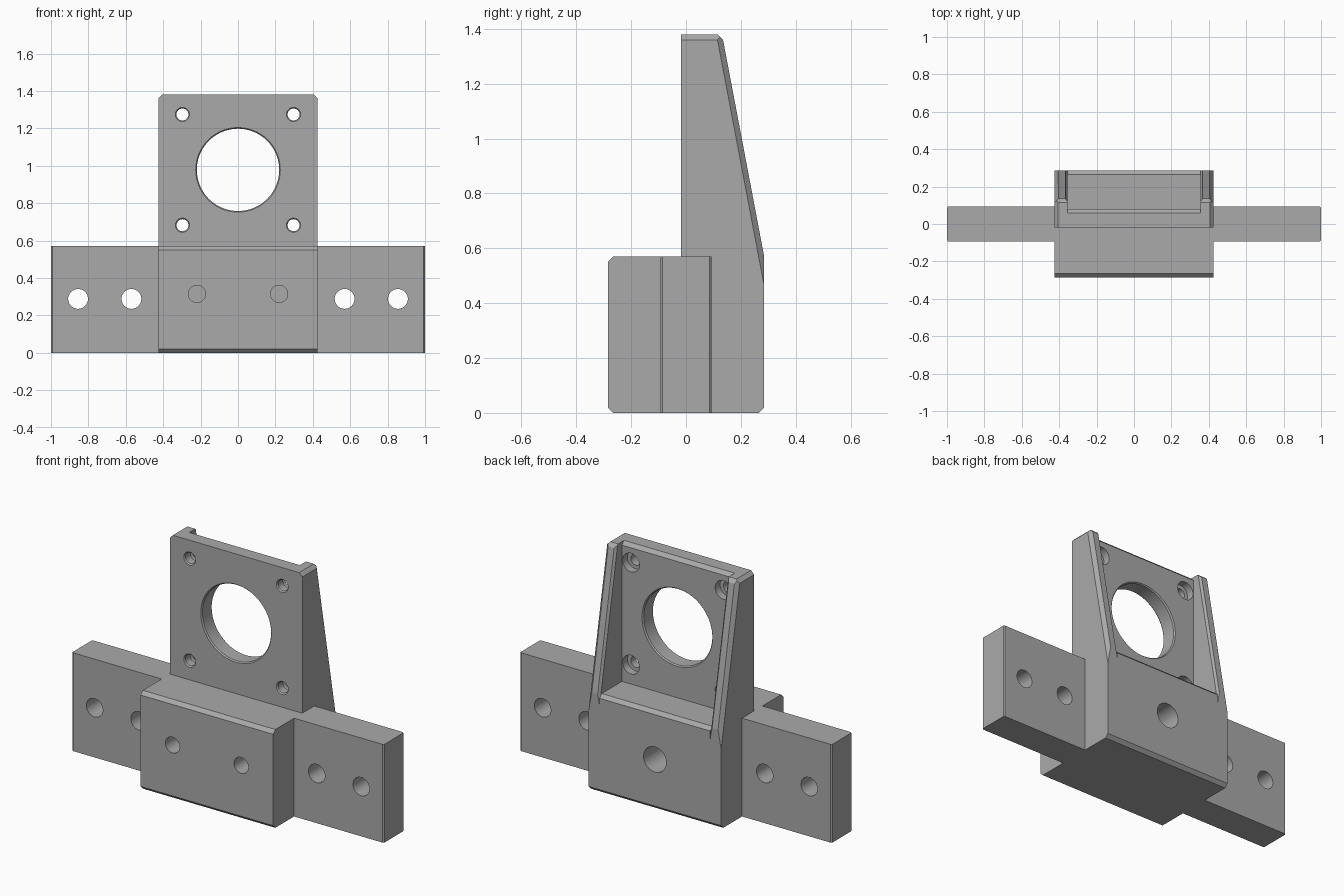
import bpy
import bmesh
import math
from mathutils import Vector

if "Cube" in bpy.data.objects:
    bpy.data.objects.remove(bpy.data.objects["Cube"])

# Single grey material
grey = bpy.data.materials.new("matte grey")
grey.use_nodes = True
colour = (0.4, 0.4, 0.4, 1)
grey.diffuse_color = colour
grey.node_tree.nodes["Principled BSDF"].inputs["Base Color"].default_value = colour

# Shared dimensions
HALF = 0.425      # half width of the body
INNER = 0.355     # inner face of the side cheeks
DEEP = 0.285      # half depth of the block
SHELF = 0.57      # height of block and wings
TOP = 1.38
FRONT = -0.018    # front of the upright plate
BACK = 0.08       # back of the upright plate
C = 0.02          # chamfer


def finish(name, bm):
    bmesh.ops.recalc_face_normals(bm, faces=bm.faces)
    mesh = bpy.data.meshes.new(name)
    bm.to_mesh(mesh)
    bm.free()
    ob = bpy.data.objects.new(name, mesh)
    bpy.context.collection.objects.link(ob)
    mesh.materials.append(grey)
    return ob


def prism(points, place, start, end):
    """Extrude a profile; place(a, b, t) maps profile and depth to a position."""
    bm = bmesh.new()
    low = [bm.verts.new(place(a, b, start)) for a, b in points]
    high = [bm.verts.new(place(a, b, end)) for a, b in points]
    bm.faces.new(low)
    bm.faces.new(high)
    for i in range(len(points)):
        j = (i + 1) % len(points)
        bm.faces.new((low[i], low[j], high[j], high[i]))
    bmesh.ops.recalc_face_normals(bm, faces=bm.faces)
    return bm


def slice_off(bm, point, normal):
    """Cut away everything beyond a plane and cap the cut."""
    cut = bmesh.ops.bisect_plane(
        bm, geom=bm.verts[:] + bm.edges[:] + bm.faces[:], dist=1e-5,
        plane_co=point, plane_no=normal, clear_outer=True)["geom_cut"]
    edges = [e for e in cut if isinstance(e, bmesh.types.BMEdge)]
    bmesh.ops.holes_fill(bm, edges=edges, sides=0)


def add_bore(bm, x, z, steps, sides=48):
    """Add a turned cutter along y, given (y, radius) steps."""
    rings = []
    for y, r in steps:
        rings.append([bm.verts.new((x + r * math.cos(k * math.tau / sides), y,
                                    z + r * math.sin(k * math.tau / sides)))
                      for k in range(sides)])
    bm.faces.new(rings[0])
    bm.faces.new(rings[-1])
    for a, b in zip(rings, rings[1:]):
        for k in range(sides):
            n = (k + 1) % sides
            bm.faces.new((a[k], a[n], b[n], b[k]))


def apply_modifier(ob, mod):
    bpy.ops.object.select_all(action='DESELECT')
    bpy.context.view_layer.objects.active = ob
    ob.select_set(True)
    bpy.ops.object.modifier_apply(modifier=mod.name)


def drill(ob, bores):
    bm = bmesh.new()
    for bore in bores:
        add_bore(bm, *bore)
    cutter = finish("hole_cutter", bm)
    cutter.hide_render = True
    mod = ob.modifiers.new("holes", 'BOOLEAN')
    mod.operation = 'DIFFERENCE'
    mod.solver = 'EXACT'
    mod.object = cutter
    apply_modifier(ob, mod)
    bpy.data.objects.remove(cutter)
    bpy.ops.object.shade_smooth_by_angle(angle=math.radians(25))


def mirror(ob):
    mod = ob.modifiers.new("mirror", 'MIRROR')
    mod.use_mirror_merge = False
    apply_modifier(ob, mod)


def along_x(y, z, t):
    return (t, y, z)


def along_z(x, y, t):
    return (x, y, t)


# Profile pieces shared by the core and the cheeks
base = [(C - DEEP, 0), (DEEP - C, 0), (DEEP, C)]
front = [(FRONT, TOP), (FRONT, SHELF), (C - DEEP, SHELF), (-DEEP, SHELF - C), (-DEEP, C)]

# Core: block and upright plate between the cheeks
core_profile = base + [(DEEP, SHELF - C), (DEEP - C, SHELF), (BACK, SHELF),
                       (BACK, TOP - C), (BACK - C, TOP)] + front
core = finish("block_and_plate", prism(core_profile, along_x, -INNER, INNER))

# Large opening, four counterbored screw holes, blind holes front and back
e = 0.007
opening = [(FRONT - 0.01, 0.232), (FRONT, 0.226), (FRONT + e, 0.22),
           (BACK - e, 0.22), (BACK, 0.226), (BACK + 0.01, 0.232)]
screw = [(FRONT - 0.01, 0.044), (FRONT, 0.038), (FRONT + e, 0.032),
         (0.035, 0.032), (0.035, 0.054), (BACK + 0.02, 0.054)]
bores = [(0, 0.978, opening, 96)]
for x in (-0.297, 0.297):
    for z in (0.682, 1.274):
        bores.append((x, z, screw))
for x in (-0.22, 0.22):
    bores.append((x, 0.315, [(-DEEP - 0.02, 0.046), (-0.05, 0.046)]))
bores.append((0, 0.29, [(0.04, 0.073), (DEEP + 0.02, 0.073)]))
drill(core, bores)

# Side cheeks with sloping, chamfered back edges
slope_top = (0.135, TOP - C)
cheek_profile = base + [(DEEP, SHELF), slope_top, (slope_top[0] - C, TOP)] + front
bm = prism(cheek_profile, along_x, INNER, HALF)
slope = Vector((0, slope_top[1] - SHELF, DEEP - slope_top[0])).normalized()
edge = Vector((0, *slope_top))
slice_off(bm, Vector((HALF - C, 0, 0)) + edge, slope + Vector((1, 0, 0)))
slice_off(bm, Vector((INNER + 0.012, 0, 0)) + edge, slope - Vector((1, 0, 0)))
slice_off(bm, Vector((HALF, 0, TOP - C)), Vector((1, 0, 1)))
mirror(finish("side_cheeks", bm))

# Mounting wings with two through holes each
W = 0.093
wing_profile = [(HALF, -W), (1 - e, -W), (1, e - W), (1, W - e), (1 - e, W), (HALF, W)]
wings = finish("mounting_wings", prism(wing_profile, along_z, 0, SHELF))
drill(wings, [(x, 0.288, [(-0.2, 0.053), (0.2, 0.053)]) for x in (0.57, 0.855)])
mirror(wings)
